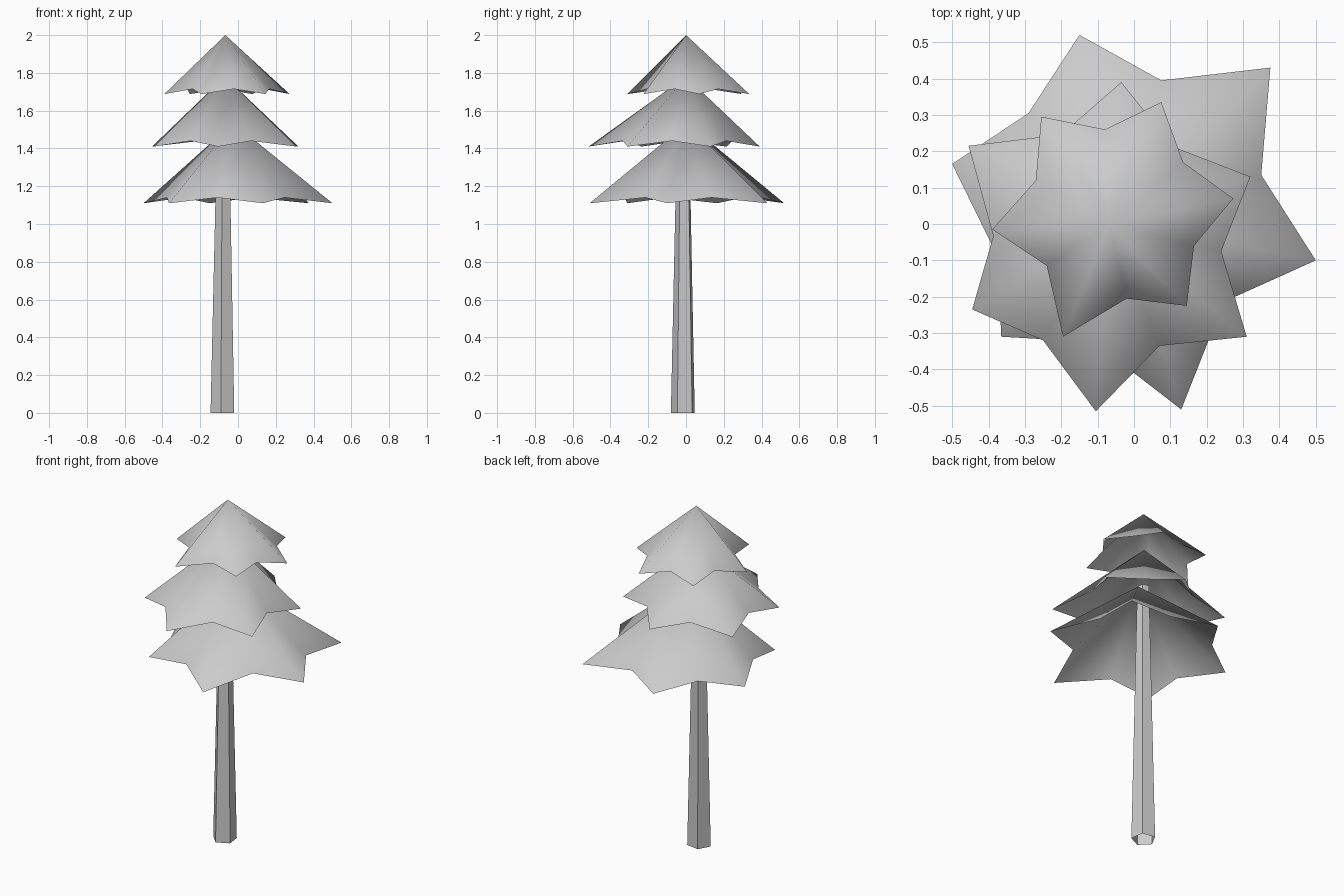
import bpy
import bmesh
import math

if "Cube" in bpy.data.objects:
    bpy.data.objects.remove(bpy.data.objects["Cube"])

grey = bpy.data.materials.new("plain grey")
grey.diffuse_color = (0.6, 0.6, 0.6, 1.0)
grey.use_nodes = True
grey.node_tree.nodes["Principled BSDF"].inputs["Base Color"].default_value = grey.diffuse_color


def finish(name, bm, smooth):
    mesh = bpy.data.meshes.new(name)
    for f in bm.faces:
        f.smooth = smooth
    bm.to_mesh(mesh)
    bm.free()
    mesh.materials.append(grey)
    obj = bpy.data.objects.new(name, mesh)
    bpy.context.collection.objects.link(obj)
    return obj


def foliage_tier(name, apex, tips, notches, tip_z, notch_z):
    """Open star-shaped cone: alternate low tips and raised notches, anticlockwise."""
    bm = bmesh.new()
    top = bm.verts.new(apex)
    rim = []
    for tip, notch in zip(tips, notches):
        rim.append(bm.verts.new((*tip, tip_z)))
        rim.append(bm.verts.new((*notch, notch_z)))
    for i, v in enumerate(rim):
        bm.faces.new((top, v, rim[(i + 1) % len(rim)]))
    return finish(name, bm, True)


def tapered_trunk(name, rings, sides, turn):
    """Flat-sided trunk, open at the foot; rings are (x, y, z, radius)."""
    bm = bmesh.new()
    loops = []
    for x, y, z, r in rings:
        angles = [turn + math.tau * k / sides for k in range(sides)]
        loops.append([bm.verts.new((x + r * math.cos(a), y + r * math.sin(a), z))
                      for a in angles])
    for low, high in zip(loops, loops[1:]):
        for k in range(sides):
            n = (k + 1) % sides
            bm.faces.new((low[k], low[n], high[n], high[k]))
    bm.faces.new(loops[-1])
    return finish(name, bm, False)


# Five-sided trunk
tapered_trunk("trunk", [(-0.079, -0.014, 0.0, 0.067), (-0.077, -0.014, 1.56, 0.033)],
              5, math.radians(44))

# Three tiers of foliage, each with six points
foliage_tier(
    "lower_foliage", (-0.025, 0.005, 1.535),
    [(0.50, -0.10), (0.375, 0.43), (-0.15, 0.52),
     (-0.50, 0.165), (-0.365, -0.31), (0.13, -0.51)],
    [(0.35, 0.135), (0.075, 0.395), (-0.29, 0.305),
     (-0.375, -0.09), (-0.11, -0.325), (0.247, -0.214)],
    1.11, 1.14)

foliage_tier(
    "middle_foliage", (-0.07, 0.0, 1.78),
    [(0.32, 0.13), (-0.035, 0.39), (-0.455, 0.215),
     (-0.445, -0.235), (-0.105, -0.515), (0.31, -0.31)],
    [(0.107, 0.213), (-0.20, 0.246), (-0.387, -0.033),
     (-0.25, -0.32), (0.07, -0.335), (0.24, -0.075)],
    1.41, 1.44)

foliage_tier(
    "upper_foliage", (-0.067, 0.0, 2.0),
    [(0.273, 0.07), (0.075, 0.335), (-0.255, 0.295),
     (-0.39, -0.015), (-0.195, -0.31), (0.145, -0.225)],
    [(0.135, 0.17), (-0.08, 0.26), (-0.27, 0.12),
     (-0.24, -0.115), (-0.02, -0.205), (0.165, -0.06)],
    1.688, 1.715)
